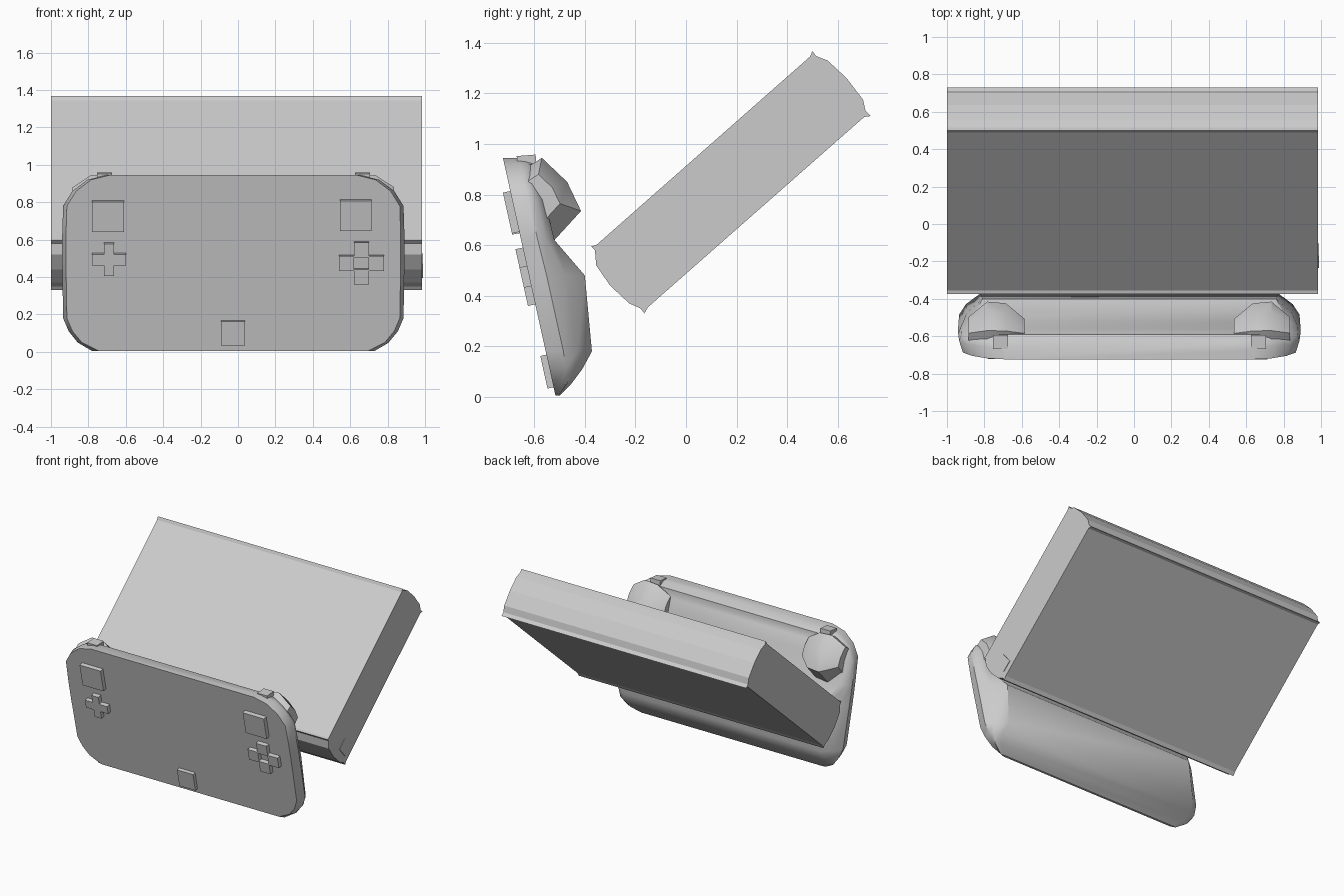
import bpy, bmesh, math
from mathutils import Matrix, Vector

cube = bpy.data.objects.get("Cube")
if cube:
    bpy.data.objects.remove(cube)

grey = bpy.data.materials.new("light_grey")
grey.use_nodes = True
colour = (0.6, 0.6, 0.6, 1)
grey.diffuse_color = colour
grey.node_tree.nodes["Principled BSDF"].inputs["Base Color"].default_value = colour


def finish(name, bm, smooth=0):
    bmesh.ops.recalc_face_normals(bm, faces=bm.faces)
    mesh = bpy.data.meshes.new(name)
    bm.to_mesh(mesh)
    bm.free()
    mesh.materials.append(grey)
    ob = bpy.data.objects.new(name, mesh)
    bpy.context.collection.objects.link(ob)
    if smooth:
        bpy.ops.object.select_all(action="DESELECT")
        ob.select_set(True)
        bpy.context.view_layer.objects.active = ob
        bpy.ops.object.shade_smooth_by_angle(angle=math.radians(smooth))
    return ob


def loft(name, rings, smooth=0):
    """Join rings of equal length and cap both ends."""
    bm = bmesh.new()
    loops = [[bm.verts.new(p) for p in ring] for ring in rings]
    n = len(loops[0])
    for a, b in zip(loops, loops[1:]):
        for i in range(n):
            j = (i + 1) % n
            bm.faces.new((a[i], a[j], b[j], b[i]))
    bm.faces.new(loops[0])
    bm.faces.new(loops[-1])
    return finish(name, bm, smooth)


def block(name, centre, size, tilt=0):
    bm = bmesh.new()
    mat = (Matrix.Translation(centre) @ Matrix.Rotation(tilt, 4, "X")
           @ Matrix.Diagonal((*size, 1)))
    bmesh.ops.create_cube(bm, size=1, matrix=mat)
    return finish(name, bm)


# Tilted console slab: side profile with bowed ends and thin lips at the corners
slab = [(-.36, .58), (-.375, .595), (-.355, .6), (.49, 1.345), (.5, 1.367), (.515, 1.347),
        (.56, 1.33), (.635, 1.26), (.7, 1.175), (.71, 1.13), (.73, 1.11), (.705, 1.107),
        (-.15, .355), (-.165, .33), (-.18, .35), (-.225, .37), (-.3, .44), (-.355, .52)]
loft("console_slab", [[(x, y, z) for y, z in slab] for x in (-1, .985)])
block("slab_side_button", (.985, -.17, .46), (.008, .085, .1), math.radians(41))

# Controller shell: stacked slices of height, half width and back depth
MID = -.025


def front_y(z):
    return -.515 - .221 * z


slices = [(.005, .74, -.5), (.05, .83, -.455), (.11, .88, -.41), (.18, .91, -.372),
          (.48, .915, -.4), (.62, .915, -.52), (.78, .91, -.56),
          (.86, .86, -.585), (.92, .78, -.59), (.945, .68, -.63)]
rings = []
for z, w, back in slices:
    f = front_y(z)
    rim = min(f + .07, (f + back) / 2)
    inset = max(w - .13, w - (back - rim))
    half = [(w - .02, f), (w, rim), ((w + inset) / 2 + .02, (rim + back) / 2), (inset, back)]
    rings.append([(MID + x, y, z) for x, y in half]
                 + [(MID - x, y, z) for x, y in reversed(half)])
loft("controller_shell", rings, 35)

# Trigger lumps and shoulder buttons on the upper back corners
trigger = [(-.64, .9), (-.57, .945), (-.47, .85), (-.415, .735), (-.52, .62), (-.64, .68)]
core = Vector((-.6, .8))
for side, label in ((1, "left"), (-1, "right")):
    steps = [(.56, .5), (.66, .95), (.76, 1), (.86, .55)]
    loft(label + "_trigger",
         [[(MID + side * x, *(core + (Vector(p) - core) * s)) for p in trigger]
          for x, s in steps], 35)
    block(label + "_shoulder_button", (MID + side * .69, -.63, .93), (.08, .075, .05), .08)

# Face buttons lie on the sloping front
TILT = math.atan(.221)


def face_plate(name, x, z, w, h, proud):
    centre = (x, front_y(z) - proud / 2, z)
    return block(name, centre, (w, proud, h), TILT)


face_plate("right_stick_pad", -.695, .725, .17, .165, .03)
face_plate("left_stick_pad", .63, .73, .17, .165, .03)
face_plate("home_button", -.027, .1, .13, .132, .025)
face_plate("direction_pad_across", -.69, .495, .18, .06, .03)
face_plate("direction_pad_upright", -.69, .495, .055, .175, .03)
for i in range(4):
    a = i * math.pi / 2
    face_plate(f"action_button_{i + 1}", .66 + .08 * math.cos(a),
               .475 + .072 * math.sin(a), .082, .082, .03)
